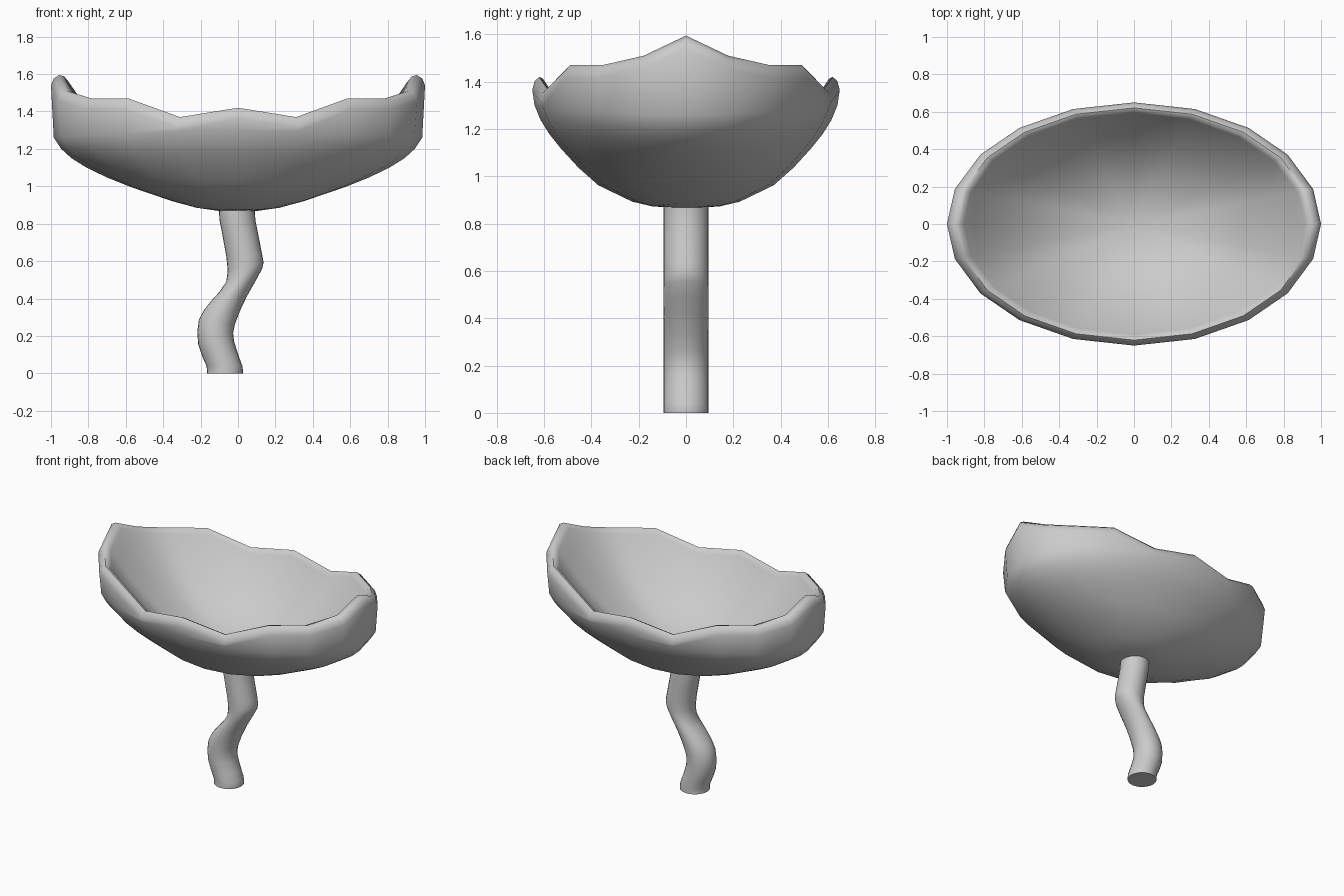
import bpy, bmesh, math
from mathutils import Vector

if "Cube" in bpy.data.objects:
    bpy.data.objects.remove(bpy.data.objects["Cube"])

RY = 0.65     # bowl depth relative to its width


def ring_mesh(name, rings, smooth_angle):
    """Skin a list of closed rings, cap both ends and shade smooth."""
    bm = bmesh.new()
    loops = [[bm.verts.new(p) for p in r] for r in rings]
    for a, b in zip(loops, loops[1:]):
        n = len(a)
        for i in range(n):
            j = (i + 1) % n
            bm.faces.new((a[i], a[j], b[j], b[i]))
    bm.faces.new(loops[0][::-1])
    bm.faces.new(loops[-1])
    bmesh.ops.recalc_face_normals(bm, faces=bm.faces)
    me = bpy.data.meshes.new(name)
    bm.to_mesh(me)
    bm.free()
    ob = bpy.data.objects.new(name, me)
    bpy.context.collection.objects.link(ob)
    bpy.ops.object.select_all(action='DESELECT')
    ob.select_set(True)
    bpy.context.view_layer.objects.active = ob
    bpy.ops.object.shade_smooth_by_angle(angle=math.radians(smooth_angle))
    return ob


# Bowl: oval shell with a wavy rim; one quarter is mirrored to all four
q_ang = [0, 16.7, 34.8, 52.2, 71, 90]
q_rim = [1.595, 1.51, 1.47, 1.47, 1.37, 1.42]
columns = list(zip(q_ang, q_rim))
columns += [(180 - a, h) for a, h in columns[-2::-1]]
columns += [(a + 180, h) for a, h in columns[1:-1]]

# outside: radius, height towards the long ends, height towards front/back
outer = [
    (0.10, 0.868, 0.868), (0.22, 0.885, 0.873), (0.35, 0.92, 0.893),
    (0.57, 0.995, 0.962), (0.70, 1.047, 1.037), (0.81, 1.10, 1.115),
    (0.89, 1.15, 1.18), (0.945, 1.20, 1.237), (0.985, 1.26, 1.30),
]
# lip: radius, drop below the rim line
lip = [(1.0, 0.055), (0.985, 0.018), (0.955, 0.0), (0.93, 0.007), (0.91, 0.03)]
# inside: radii of the shallow dish
inner = [0.86, 0.78, 0.68, 0.56, 0.42, 0.26, 0.10]


def bowl_ring(r, height):
    ring = []
    for deg, h in columns:
        a = math.radians(deg)
        c, s = math.cos(a), math.sin(a)
        ring.append((r * c, RY * r * s, height(c * c, h)))
    return ring


rings = [bowl_ring(r, lambda t, h: ze * t + zs * (1 - t)) for r, ze, zs in outer]
rings += [bowl_ring(r, lambda t, h: h - d) for r, d in lip]
rings += [bowl_ring(r, lambda t, h: 0.95 + (h - 0.98) * (r / 0.91) ** 2.2)
          for r in inner]
ring_mesh("bowl", rings, 50)

# Stem: round rings along a smoothed wavy path (x, z, tilt)
path = [Vector(p) for p in [
    (-0.07, 0.0, 0), (-0.073, 0.04, 0), (-0.117, 0.163, 0.016),
    (-0.113, 0.275, -0.027), (-0.048, 0.40, 0.027), (0.033, 0.524, 0.07),
    (0.034, 0.626, 0.01), (-0.003, 0.82, 0.0), (-0.005, 0.90, 0.0)]]


def smooth_path(pts):
    """Add a rounded midpoint between neighbouring points."""
    out = [pts[0]]
    for i in range(len(pts) - 1):
        a, b = pts[max(i - 1, 0)], pts[min(i + 2, len(pts) - 1)]
        out += [(9 * (pts[i] + pts[i + 1]) - a - b) / 16, pts[i + 1]]
    return out


R = 0.096
stem_rings = []
for x, z, tilt in smooth_path(path):
    ring = []
    for k in range(24):
        a = 2 * math.pi * k / 24
        ring.append((x + R * math.cos(a), R * math.sin(a),
                     z + tilt / 2 * math.cos(a)))
    stem_rings.append(ring)
ring_mesh("stem", stem_rings, 60)
